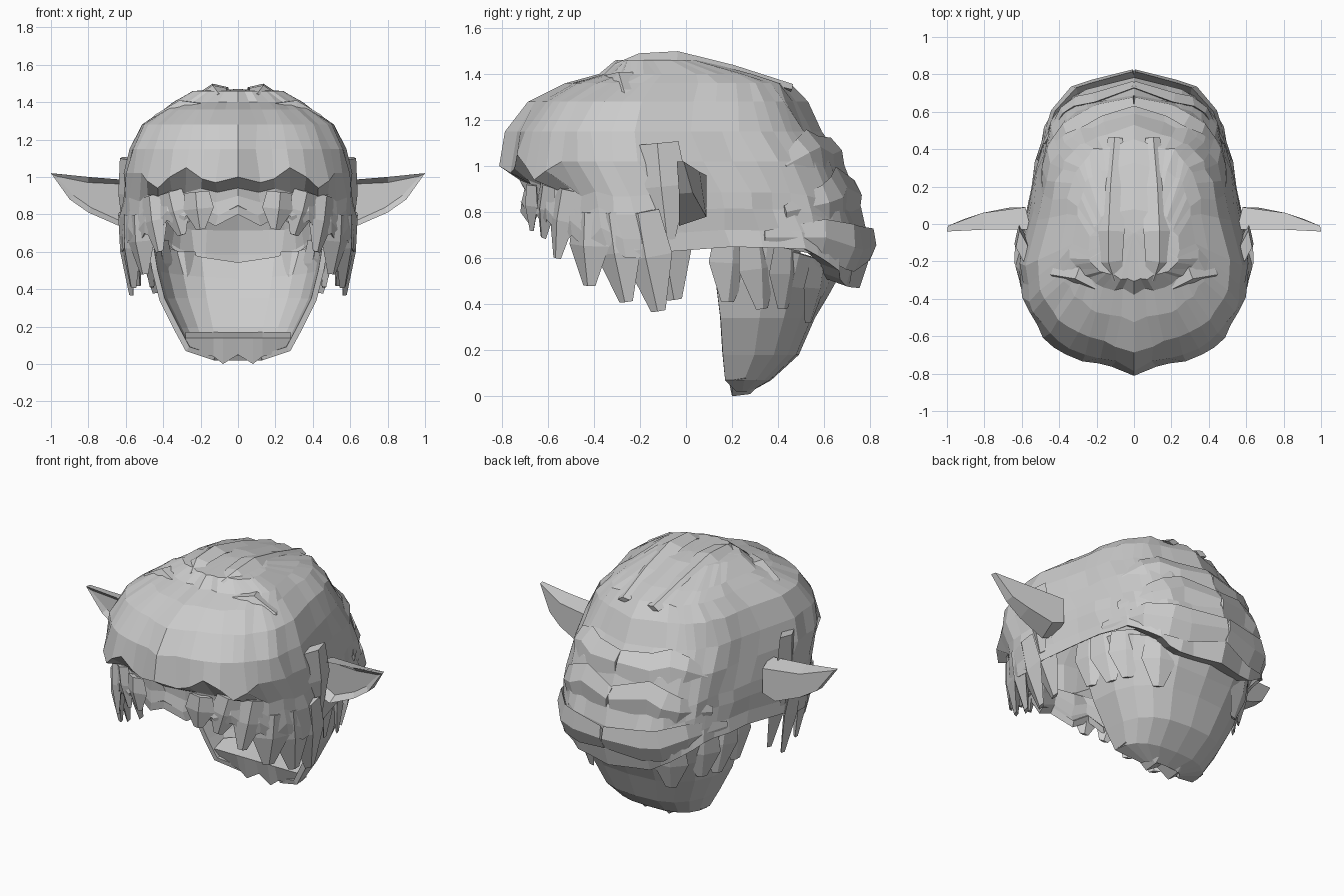
import bpy, bmesh, math, random
from mathutils import Vector

random.seed(4)
cube = bpy.data.objects.get("Cube")
if cube:
    bpy.data.objects.remove(cube, do_unlink=True)

grey = bpy.data.materials.new("plain_grey")
grey.use_nodes = True
shade = (0.6, 0.6, 0.6, 1)
grey.diffuse_color = shade
grey.node_tree.nodes["Principled BSDF"].inputs["Base Color"].default_value = shade


def finish(name, bm, shell=0):
    """Turn a right-hand half into a mirrored object, optionally thickened inwards."""
    mesh = bpy.data.meshes.new(name)
    bm.to_mesh(mesh)
    bm.free()
    mesh.materials.append(grey)
    ob = bpy.data.objects.new(name, mesh)
    bpy.context.collection.objects.link(ob)
    mirror = ob.modifiers.new("Mirror", 'MIRROR')
    mirror.merge_threshold = 0.002
    if shell:
        solid = ob.modifiers.new("Thickness", 'SOLIDIFY')
        solid.thickness = shell
        solid.offset = -1
    return ob


def lerp(table, t):
    """Interpolate rows of (key, values...) sorted by rising key."""
    if t <= table[0][0]:
        return table[0][1:]
    for a, b in zip(table, table[1:]):
        if t <= b[0]:
            k = (t - a[0]) / (b[0] - a[0])
            return [p + (q - p) * k for p, q in zip(a[1:], b[1:])]
    return table[-1][1:]


def grid(bm, rows):
    """Skin neighbouring rows of points."""
    vs = [[bm.verts.new(p) for p in r] for r in rows]
    for a, b in zip(vs, vs[1:]):
        for i in range(len(a) - 1):
            bm.faces.new((a[i], b[i], b[i + 1], a[i + 1]))


def face_outwards(bm, centre):
    bm.normal_update()
    if sum((f.calc_center_median() - centre).dot(f.normal) for f in bm.faces) < 0:
        bmesh.ops.reverse_faces(bm, faces=bm.faces[:])


# Hair cap: height, front y, back y, half width
PROFILE = [(0.47, -0.62, 0.76, 0.60), (0.55, -0.65, 0.78, 0.63),
           (0.65, -0.68, 0.81, 0.64), (0.78, -0.72, 0.77, 0.63),
           (0.92, -0.71, 0.73, 0.62), (1.02, -0.81, 0.69, 0.61),
           (1.15, -0.78, 0.59, 0.58), (1.28, -0.68, 0.52, 0.51),
           (1.36, -0.52, 0.46, 0.41), (1.40, -0.37, 0.32, 0.35),
           (1.46, -0.30, 0.08, 0.24)]
# Lower edge from front (0) to back (1)
RIM = [(0, 0.74), (0.15, 0.73), (0.22, 0.68), (0.32, 0.60), (0.46, 0.60),
       (0.53, 0.65), (0.68, 0.64), (0.8, 0.56), (0.9, 0.48), (1, 0.47)]
# Narrowing of the head towards the back, by y
TAPER = [(-0.15, 1), (0.05, 0.88), (0.35, 0.83), (0.63, 0.8)]
# Zigzag of the overhanging front lip
LIP = [-0.02, -0.05, -0.03, 0.03, -0.02, -0.08, -0.04]
SEG = 22


def cap_point(u, z, jitter=0.012):
    yf, yb, w = lerp(PROFILE, z)
    mid = yf + (yb - yf) * 0.4
    a = u * math.pi
    front = u < 0.5
    n = 2.3 if front else 3.6
    x = w * abs(math.sin(a)) ** (2 / n) if 0 < u < 1 else 0
    reach = (mid - yf) if front else (yb - mid)
    if 0 < u < 1:
        reach *= 0.94
    y = mid - math.copysign(abs(math.cos(a)) ** (2 / n), math.cos(a)) * reach
    x *= lerp(TAPER, y)[0]
    if x > 0.01:
        x += random.uniform(-jitter, jitter)
    return Vector((x, y + random.uniform(-jitter, jitter), z))


bm = bmesh.new()
rows = [[Vector((0, -0.05, 1.47))] * (SEG + 1)]
for z in (1.46, 1.40, 1.36, 1.28, 1.15, 1.02):
    rows.append([cap_point(i / SEG, z) for i in range(SEG + 1)])
for p, dz in zip(rows[-1], LIP):
    p.z += dz
for k in (0.36, 0.55, 0.8, 1):
    row = []
    for i in range(SEG + 1):
        rim = lerp(RIM, i / SEG)[0] + (0.06 if i % 2 == 0 and i < 9 else 0)
        row.append(cap_point(i / SEG, 1.02 + (rim - 1.02) * k))
    rows.append(row)
# Back edge tucked under towards the nape
rows.append([Vector((p.x * 0.93, p.y * (0.88 if p.y > 0 else 0.97), p.z + 0.03)) for p in rows[-1]])
grid(bm, rows)
bmesh.ops.remove_doubles(bm, verts=bm.verts[:], dist=0.001)
face_outwards(bm, Vector((0.2, 0, 0.9)))
finish("hair_cap", bm, 0.03)

# Nape scoop: height, rise at the sides, back y, side front y, half width
bm = bmesh.new()
rows = []
for z, rise, yb, ys, w in ((0.53, 0.15, 0.67, 0.13, 0.49), (0.44, 0.06, 0.62, 0.13, 0.46),
                           (0.34, 0, 0.56, 0.15, 0.42), (0.18, 0, 0.49, 0.16, 0.34),
                           (0.07, 0, 0.37, 0.17, 0.28), (0.02, 0, 0.28, 0.22, 0.13)):
    row = []
    for i in range(6):
        a = i / 5 * math.pi / 2
        row.append((w * math.sin(a) ** 0.75, ys + (yb - ys) * max(0, math.cos(a)) ** 0.75,
                    z + rise * i / 5))
    rows.append(row)
grid(bm, rows)
face_outwards(bm, Vector((0.1, 0, 0.6)))
finish("nape_hair", bm, 0.03)

# Ridged lower edge of the nape
bm = bmesh.new()
rows = []
for x, low, back in ((0, 0.05, 0.46), (0.08, 0, 0.44), (0.13, 0.04, 0.42), (0.28, 0.07, 0.26)):
    rows.append([(x, 0.17, 0.14), (x, 0.2, low), (x, min(back, 0.28), low + 0.01),
                 (x, back, 0.17), (x, 0.17, 0.14)])
grid(bm, rows)
bmesh.ops.remove_doubles(bm, verts=bm.verts[:], dist=0.001)
face_outwards(bm, Vector((0.14, 0.3, 0.12)))
finish("nape_edge", bm)


def lock(bm, points, widths, depth):
    """Sweep a flattened diamond along a path."""
    pts = [Vector(p) for p in points]
    rings = []
    for i, (p, w) in enumerate(zip(pts, widths)):
        t = (pts[min(i + 1, len(pts) - 1)] - pts[max(i - 1, 0)]).normalized()
        side = t.cross(p - Vector((0, 0, 0.75))).normalized()
        out = side.cross(t)
        d = depth * w / max(widths)
        rings.append([bm.verts.new(p + o) for o in (side * w, out * d, -side * w, -out * d)])
    for a, b in zip(rings, rings[1:]):
        for i in range(4):
            j = (i + 1) % 4
            bm.faces.new((a[i], a[j], b[j], b[i]))
    bm.faces.new(rings[0][::-1])
    bm.faces.new(rings[-1])


def locks(name, specs, depth):
    bm = bmesh.new()
    for points, widths in specs:
        lock(bm, points, widths, depth)
    bmesh.ops.recalc_face_normals(bm, faces=bm.faces[:])
    finish(name, bm)


def hanging(pairs, width):
    """Short broad locks from a root to a narrow tip."""
    specs = []
    for root, tip in pairs:
        a, b = Vector(root), Vector(tip)
        specs.append(((a, a.lerp(b, 0.45), b), (width * 0.8, width, width * 0.3)))
    return specs


locks("fringe_locks", hanging([
    ((0.22, -0.67, 0.92), (0.20, -0.67, 0.72)), ((0.36, -0.6, 0.92), (0.30, -0.62, 0.69)),
    ((0.46, -0.52, 0.9), (0.42, -0.56, 0.60))], 0.085), 0.03)
locks("side_locks", hanging([
    ((0.53, -0.42, 0.8), (0.50, -0.42, 0.48)), ((0.58, -0.32, 0.8), (0.56, -0.26, 0.41)),
    ((0.61, -0.20, 0.8), (0.57, -0.12, 0.37)), ((0.58, -0.11, 0.8), (0.53, -0.05, 0.42)),
    ((0.60, -0.12, 1.1), (0.60, -0.08, 0.68))], 0.11), 0.04)
locks("rear_locks", hanging([
    ((0.48, 0.2, 0.72), (0.46, 0.18, 0.41)), ((0.47, 0.30, 0.7), (0.44, 0.33, 0.38)),
    ((0.43, 0.44, 0.66), (0.40, 0.42, 0.38)), ((0.3, 0.58, 0.6), (0.27, 0.53, 0.32))],
    0.1), 0.03)

# Raised strands either side of the parting, and the step above the brow
locks("crown_strands", [
    (((0.10, -0.3, 1.43), (0.13, -0.2, 1.46), (0.13, -0.04, 1.465), (0.12, 0.2, 1.41),
      (0.10, 0.46, 1.34)), (0.04, 0.07, 0.08, 0.07, 0.04)),
    (((0.2, -0.34, 1.38), (0.3, -0.28, 1.38), (0.42, -0.26, 1.31), (0.5, -0.22, 1.19)),
     (0.03, 0.06, 0.06, 0.02))], 0.035)


# Layered waves laid on the back of the cap
def wave(path):
    return [cap_point(u, z, 0) for u, z in path], (0.07, 0.1, 0.1, 0.08, 0.03)


locks("back_waves", [
    wave([(1, 1.06), (0.94, 1.04), (0.87, 1.07), (0.8, 1.05), (0.7, 1.0)]),
    wave([(1, 0.87), (0.93, 0.9), (0.87, 0.86), (0.8, 0.84), (0.66, 0.8)]),
    wave([(1, 0.66), (0.93, 0.64), (0.86, 0.65), (0.75, 0.69), (0.6, 0.69)])], 0.03)

# Pointed ears with a hollowed front
bm = bmesh.new()
outline = [(0.55, 0.98), (0.8, 1.0), (1.0, 1.02), (0.9, 0.88), (0.8, 0.81), (0.64, 0.74), (0.55, 0.78)]
front = [bm.verts.new((x, -0.03 - 0.01 * (x > 0.9), z)) for x, z in outline]
back = [bm.verts.new((x * 0.92 + 0.075, 0.09 - 0.1 * (max(0, x - 0.6) / 0.4) ** 1.7,
                      0.9 + (z - 0.9) * (0.75 + 0.25 * (x > 0.9)))) for x, z in outline]
for i in range(len(front)):
    j = (i + 1) % len(front)
    bm.faces.new((front[i], back[i], back[j], front[j]))
bm.faces.new(back)
hollow = bm.faces.new(front[::-1])
bmesh.ops.recalc_face_normals(bm, faces=bm.faces[:])
bmesh.ops.inset_region(bm, faces=[hollow], thickness=0.03)
for v in hollow.verts:
    v.co.y += 0.06 * max(0, 1 - (v.co.x - 0.6) / 0.4)
finish("ears", bm)
